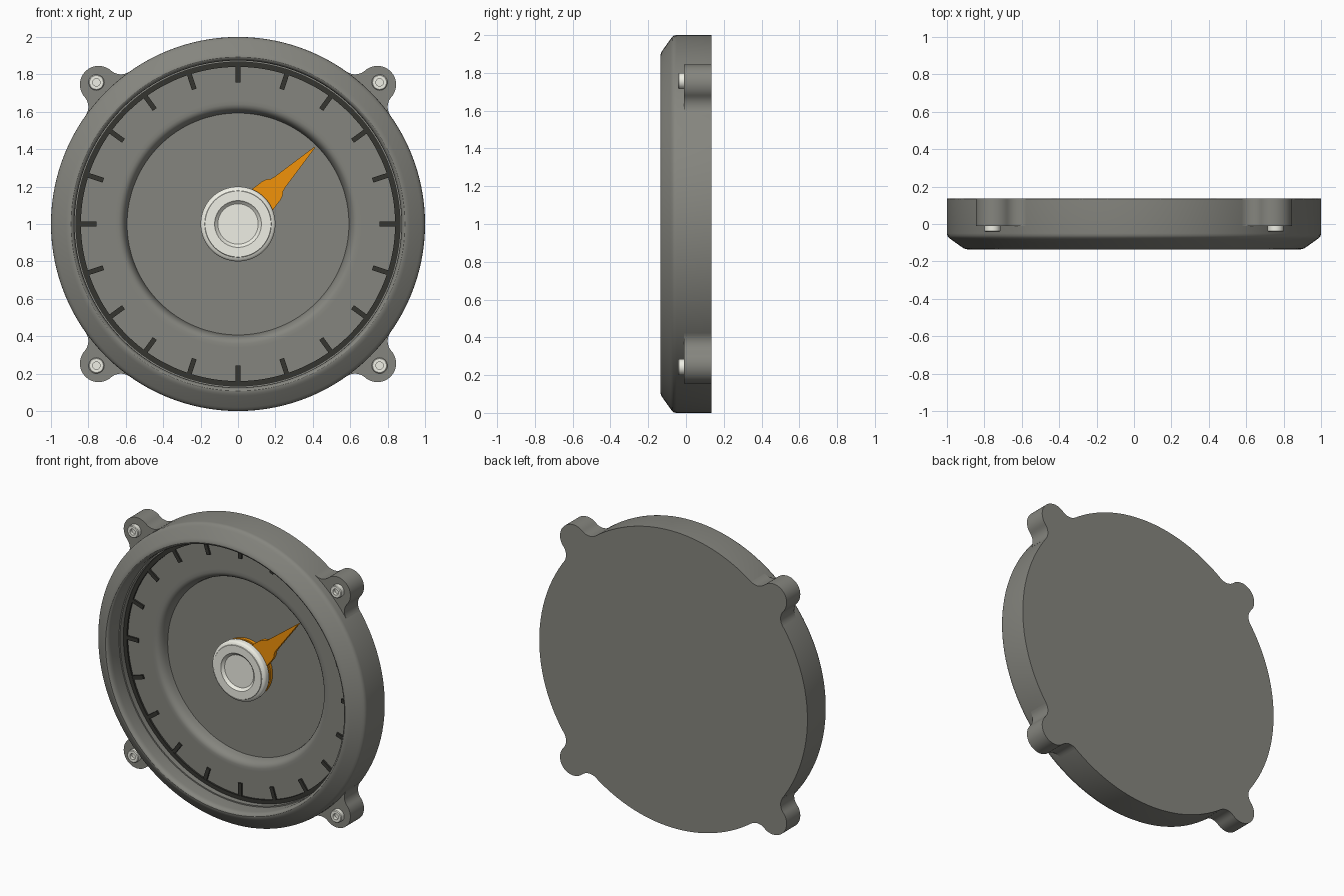
import bpy, bmesh
from math import sin, cos, pi, radians, acos, atan2
from mathutils import Matrix, Vector

if "Cube" in bpy.data.objects:
    bpy.data.objects.remove(bpy.data.objects["Cube"])


def material(name, col):
    m = bpy.data.materials.new(name)
    m.diffuse_color = (*col, 1)
    m.use_nodes = True
    m.node_tree.nodes["Principled BSDF"].inputs["Base Color"].default_value = m.diffuse_color
    return m


GREY = material("warm_grey", (0.235, 0.235, 0.21))
DARK = material("dark_paint", (0.035, 0.035, 0.03))
ORANGE = material("orange_paint", (0.88, 0.29, 0.003))
WHITE = material("off_white", (0.86, 0.86, 0.78))


def finish(bm, name, mat=None, angle=30):
    bmesh.ops.remove_doubles(bm, verts=bm.verts, dist=1e-5)
    me = bpy.data.meshes.new(name)
    bm.to_mesh(me)
    bm.free()
    ob = bpy.data.objects.new(name, me)
    bpy.context.collection.objects.link(ob)
    if mat:
        me.materials.append(mat)
    bpy.ops.object.select_all(action='DESELECT')
    ob.select_set(True)
    bpy.context.view_layer.objects.active = ob
    bpy.ops.object.shade_smooth_by_angle(angle=radians(angle))
    return ob


def lathe(name, prof, mat=None, cx=0, cz=1, n=128):
    """Revolve (radius, y) points, ordered back to front, about the y axis."""
    bm = bmesh.new()
    rings = [[bm.verts.new((cx + r * cos(2 * pi * k / n), y, cz + r * sin(2 * pi * k / n)))
              for k in range(n)] for r, y in prof]
    for a, b in zip(rings, rings[1:]):
        for k in range(n):
            j = (k + 1) % n
            bm.faces.new((a[k], a[j], b[j], b[k]))
    bmesh.ops.dissolve_degenerate(bm, edges=bm.edges, dist=1e-6)
    return finish(bm, name, mat)


def add_prism(bm, pts, y0, y1, ang):
    """Extrude a 2D outline (u along ang, v across) between y0 and y1."""
    rot = Matrix.Translation((0, 0, 1)) @ Matrix.Rotation(-ang, 4, 'Y')
    vs = [bm.verts.new(rot @ Vector((u, y0, v))) for u, v in pts]
    f = bm.faces.new(vs)
    new = bmesh.ops.extrude_face_region(bm, geom=[f])['geom']
    bmesh.ops.translate(bm, vec=(0, y1 - y0, 0),
                        verts=[g for g in new if isinstance(g, bmesh.types.BMVert)])
    bmesh.ops.recalc_face_normals(bm, faces=bm.faces)


# Housing: flat back, round side, softly chamfered bezel and inner wall
DIAL = .028
lathe("housing", [(0, .135), (1, .135), (1, -.05), (.998, -.063), (.991, -.073), (.98, -.081),
                  (.92, -.124), (.91, -.130), (.90, -.134), (.893, -.135), (.886, -.132),
                  (.88, -.125), (.876, -.115), (.874, -.1), (.874, -.02),
                  (.866, -.02), (.866, DIAL)], GREY)

# Dial plate with a rounded step down to the central recess
lathe("dial_plate", [(.866, DIAL), (.66, DIAL), (.64, DIAL), (.625, .032), (.613, .042),
                     (.604, .056), (.598, .072), (.593, .098), (.58, .098), (0, .098)], GREY)

# Dark scale ring with twenty ticks
lathe("scale_ring", [(.866, DIAL - .012), (.84, DIAL - .012), (.84, DIAL)], DARK)
bm = bmesh.new()
for k in range(20):
    add_prism(bm, [(.757, -.013), (.85, -.013), (.85, .013), (.757, .013)],
              DIAL + .005, DIAL - .011, k * pi / 10)
finish(bm, "scale_ticks", DARK)

# Mounting lugs: round ears blended into the housing with concave fillets
D, R, F = 1.054, .1, .08
a = acos(((1 + F) ** 2 + D * D - (R + F) ** 2) / (2 * D * (1 + F)))
fx, fy = (1 + F) * cos(a), (1 + F) * sin(a)
t0 = a - pi                        # fillet start: touching the housing
t1 = atan2(-fy, D - fx)            # fillet end: touching the ear
N = 10
half = [(.96 * cos(a), .96 * sin(a))]
half += [(fx + F * cos(t0 + (t1 - t0) * k / N), fy + F * sin(t0 + (t1 - t0) * k / N))
         for k in range(N + 1)]
e0 = atan2(fy, fx - D)
half += [(D + R * cos(e0 * (1 - k / 16)), R * sin(e0 * (1 - k / 16))) for k in range(1, 16)]
outline = half + [(D + R, 0)] + [(u, -v) for u, v in reversed(half)]
bm = bmesh.new()
for k in range(4):
    add_prism(bm, outline, .135, -.01, pi / 4 + k * pi / 2)
finish(bm, "mounting_lugs", GREY)

# Socket-head screws, one per lug
for sx in (-1, 1):
    for sz in (-1, 1):
        lathe("screw", [(.042, -.009), (.042, -.038), (.037, -.042),
                        (.02, -.042), (.02, -.02), (0, -.02)],
              WHITE, .757 * sx, 1 + .757 * sz, 32)

# Pointer: stepped hub and tapered needle
lathe("pointer_hub", [(.19, .098), (.19, .075), (.18, .072), (.18, .068), (.19, .065),
                      (.19, .04), (0, .04)], ORANGE)
side = [(.1, .08), (.19, .078), (.25, .07), (.275, .062), (.295, .047), (.315, .041), (.58, .003)]
bm = bmesh.new()
add_prism(bm, side + [(u, -v) for u, v in reversed(side)], .07, .042, pi / 4)
finish(bm, "pointer_needle", ORANGE)

# White cap with a shallow central dish
lathe("hub_cap", [(.15, .045), (.2, .045), (.2, .018), (.197, .01), (.19, .004), (.178, -.001),
                  (.176, -.005), (.125, -.005), (.119, .003), (.108, .012), (0, .012)], WHITE)
